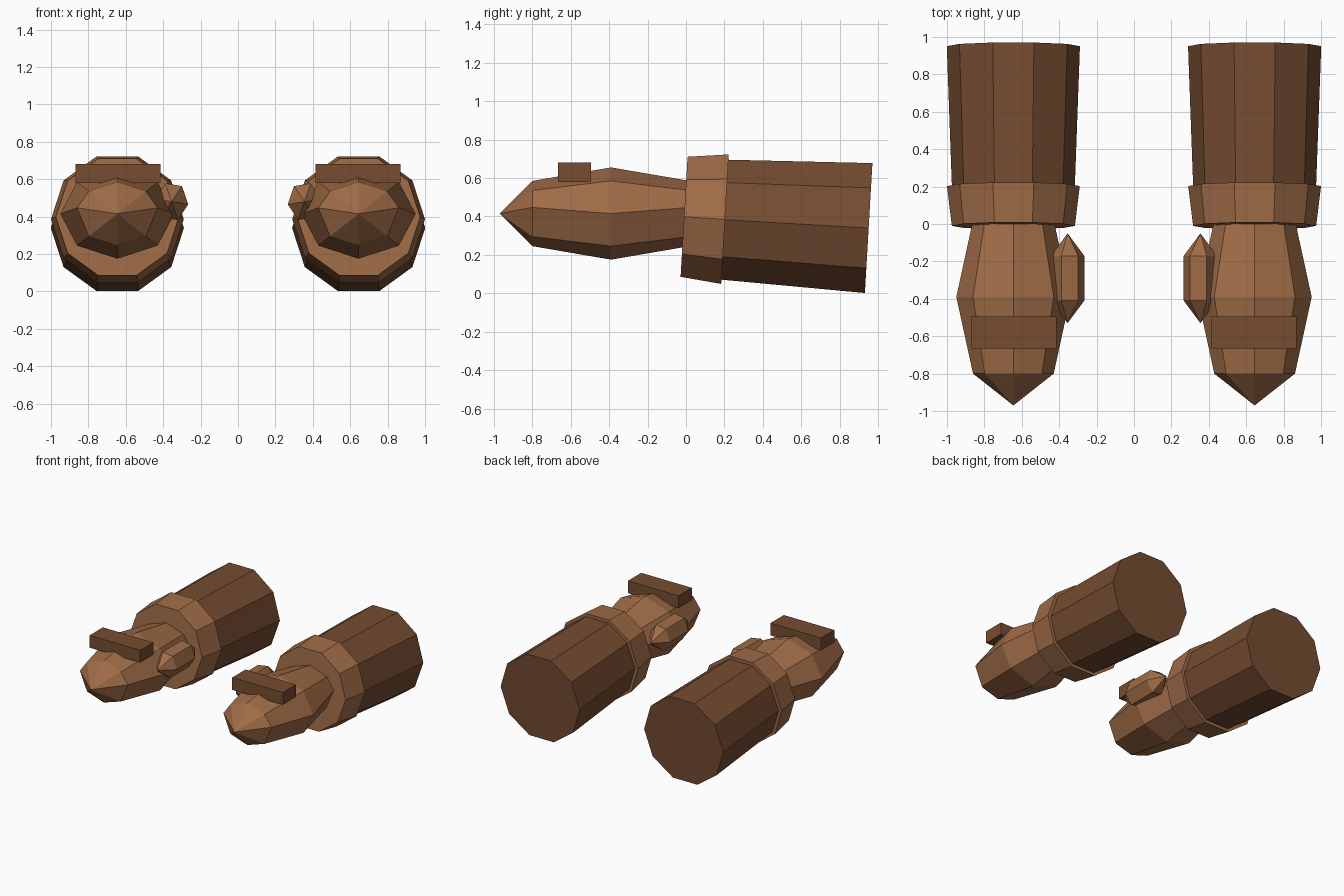
import bpy, bmesh
from math import cos, sin, pi, radians
from mathutils import Vector, Matrix

default = bpy.data.objects.get("Cube")
if default:
    bpy.data.objects.remove(default)


def material(name, rgb):
    m = bpy.data.materials.new(name)
    m.use_nodes = True
    m.diffuse_color = (*rgb, 1)
    m.node_tree.nodes["Principled BSDF"].inputs["Base Color"].default_value = (*rgb, 1)
    return m


TAN = material("tan brown", (0.352, 0.150, 0.063))
DARK = material("dark brown", (0.180, 0.073, 0.031))


def finish(bm, name, mat):
    bmesh.ops.remove_doubles(bm, verts=bm.verts, dist=0.0001)
    bmesh.ops.recalc_face_normals(bm, faces=bm.faces)
    mesh = bpy.data.meshes.new(name)
    bm.to_mesh(mesh)
    bm.free()
    mesh.materials.append(mat)
    bpy.context.collection.objects.link(bpy.data.objects.new(name, mesh))


def loft(name, side, centre, stations, sides, mat, scale=(1, 1), tilt=0, roll=0, lift=None):
    """Rings of (y, radius) along a tilted y axis, closed at both ends."""
    bm = bmesh.new()
    turn = Matrix.Rotation(tilt, 3, 'X')
    rings = []
    for y, r in stations:
        ring = []
        for i in range(sides):
            a = 2 * pi * i / sides + roll
            p = Vector((r * cos(a) * scale[0], y, r * sin(a) * scale[1]))
            if lift and abs(sin(a)) < 0.01:
                p.z += lift.get(y, 0)
            p = turn @ p + Vector(centre)
            p.x *= side
            ring.append(bm.verts.new(p))
        rings.append(ring)
    for a, b in zip(rings, rings[1:]):
        for i in range(sides):
            j = (i + 1) % sides
            bm.faces.new((a[i], a[j], b[j], b[i]))
    for ring, (y, r) in ((rings[0], stations[0]), (rings[-1], stations[-1])):
        if r > 0:
            bm.faces.new(ring)
    bmesh.ops.dissolve_degenerate(bm, dist=0.0001, edges=bm.edges)
    finish(bm, name, mat)


def ball(length, bands):
    """Stations of a sphere with its poles on the y axis."""
    return [(-length * cos(pi * k / bands), sin(pi * k / bands) if 0 < k < bands else 0)
            for k in range(bands + 1)]


def box(name, centre, size, mat):
    bm = bmesh.new()
    bmesh.ops.create_cube(bm, size=1, matrix=Matrix.Translation(centre) @ Matrix.Diagonal((*size, 1)))
    finish(bm, name, mat)


AXIS = 0.645
TILT = -0.058

for label, side in (("left", 1), ("right", -1)):
    # Tapered sleeve and the flared cuff in front of it
    loft(label + "_sleeve", side, (AXIS, 0.2, 0.383),
         [(-0.1, 0.325), (0.752, 0.356)], 10, DARK, tilt=TILT)
    loft(label + "_cuff", side, (AXIS, -0.01, 0.398),
         [(0, 0.329), (0.213, 0.355)], 10, TAN, tilt=TILT)

    # Mitten-shaped hand, its side corners raised on the end rings
    hand = ball(0.58, 4)
    loft(label + "_hand", side, (AXIS, -0.39, 0.415), hand, 8, TAN, scale=(0.305, 0.24),
         lift={hand[1][0]: 0.032, hand[3][0]: 0.032})

    # Thumb on the inner side
    loft(label + "_thumb", side, (0.355, -0.29, 0.48), ball(0.24, 3), 6, TAN,
         scale=(0.104, 0.122), roll=radians(8))

    # Bar across the knuckles
    box(label + "_knuckle_bar", (side * 0.641, -0.58, 0.63), (0.455, 0.17, 0.1), DARK)
